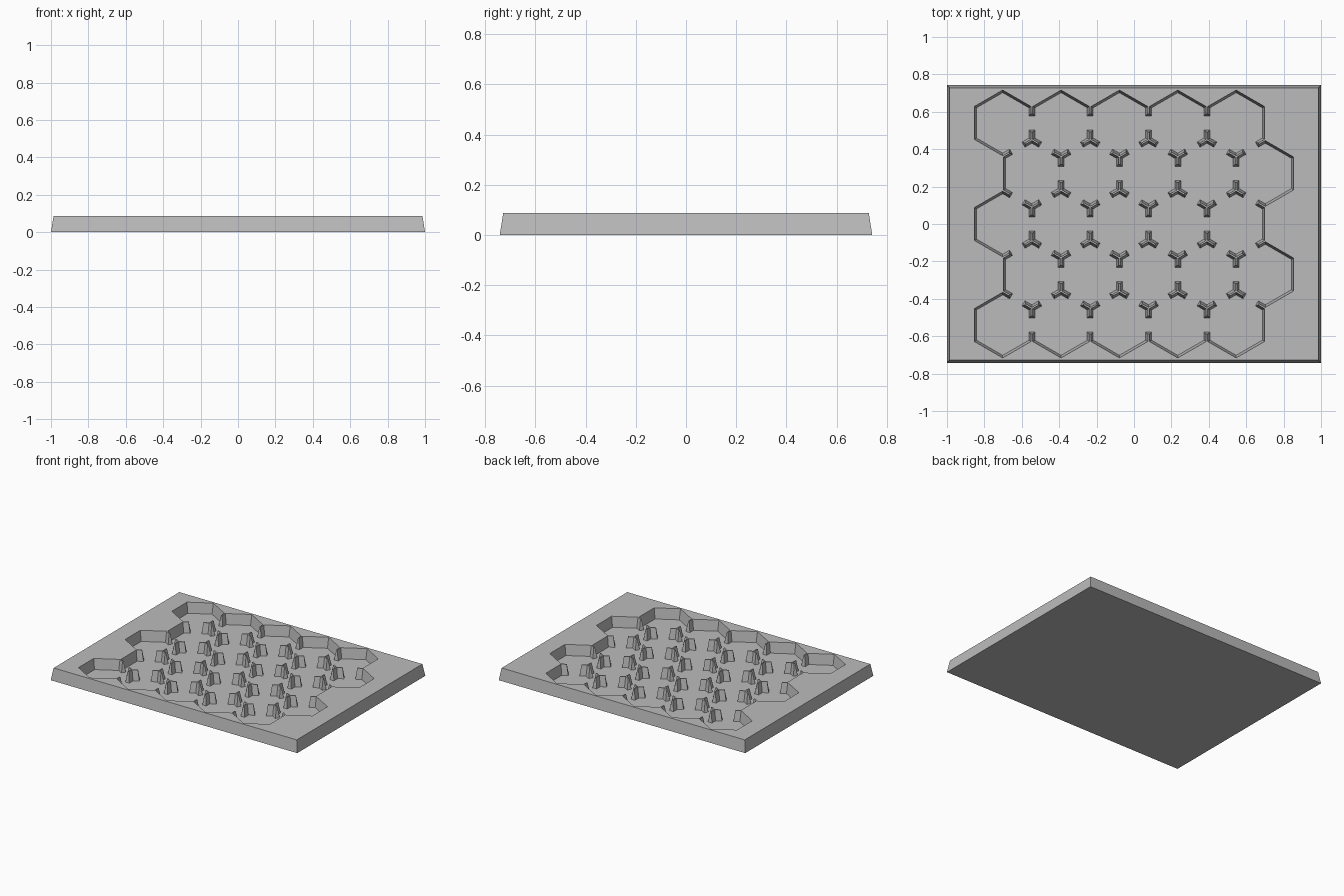
import bpy
import bmesh
import math
from mathutils import Matrix, Vector

if "Cube" in bpy.data.objects:
    bpy.data.objects.remove(bpy.data.objects["Cube"], do_unlink=True)

HEIGHT, FLOOR = 0.088, 0.012
PITCH = 0.312                      # spacing of cells along a row
RADIUS = PITCH / math.sqrt(3)      # corner radius of a full cell
ROW = RADIUS * 1.5                 # spacing between rows
RIDGE_TOP, RIDGE_FOOT = 0.004, 0.016   # half thickness of the dividers
SLOT_TOP, SLOT_FOOT = 0.049, 0.038     # half width of the gaps in dividers

grey = bpy.data.materials.new("grey plastic")
grey.use_nodes = True
colour = (0.5, 0.5, 0.5, 1)
grey.diffuse_color = colour
grey.node_tree.nodes["Principled BSDF"].inputs["Base Color"].default_value = colour


def frustum(bm, low, high, z0, z1, place=Matrix()):
    """Closed solid between two matching outlines."""
    a = [bm.verts.new(place @ Vector((x, y, z0))) for x, y in low]
    b = [bm.verts.new(place @ Vector((x, y, z1))) for x, y in high]
    bm.faces.new(a[::-1])
    bm.faces.new(b)
    for i in range(len(a)):
        j = (i + 1) % len(a)
        bm.faces.new((a[i], a[j], b[j], b[i]))


def rect(hx, hy):
    return [(-hx, -hy), (hx, -hy), (hx, hy), (-hx, hy)]


def hexagon(inradius):
    r = inradius * 2 / math.sqrt(3)
    return [(r * math.cos(math.radians(30 + 60 * k)),
             r * math.sin(math.radians(30 + 60 * k))) for k in range(6)]


def finish(bm, name):
    mesh = bpy.data.meshes.new(name)
    bm.to_mesh(mesh)
    bm.free()
    mesh.materials.append(grey)
    obj = bpy.data.objects.new(name, mesh)
    bpy.context.collection.objects.link(obj)
    return obj


# Tray block with drafted sides
bm = bmesh.new()
frustum(bm, rect(1, 0.742), rect(0.986, 0.728), 0, HEIGHT)
tray = finish(bm, "tray")

# Cutters run past the top, with the draft extended to match
TOP = HEIGHT + 0.02
grow = (TOP - FLOOR) / (HEIGHT - FLOOR)
ridge = RIDGE_FOOT + (RIDGE_TOP - RIDGE_FOOT) * grow
slot = SLOT_FOOT + (SLOT_TOP - SLOT_FOOT) * grow

# Staggered hexagonal cells
centres = [Vector(((col - 2) * PITCH + (PITCH / 4 if row % 2 else -PITCH / 4),
                   (2 - row) * ROW, 0)) for row in range(5) for col in range(5)]
bm = bmesh.new()
for c in centres:
    frustum(bm, hexagon(PITCH / 2 - RIDGE_FOOT), hexagon(PITCH / 2 - ridge),
            FLOOR, TOP, Matrix.Translation(c))
cells = finish(bm, "cell_cutter")

# Gaps through each shared divider, leaving three-armed posts at the corners
bm = bmesh.new()
for i, a in enumerate(centres):
    for b in centres[i + 1:]:
        d = b - a
        if d.length < PITCH * 1.1:
            place = Matrix.Translation((a + b) / 2) @ Matrix.Rotation(math.atan2(d.y, d.x), 4, "Z")
            frustum(bm, rect(0.03, SLOT_FOOT), rect(0.03, slot), FLOOR, TOP, place)
slots = finish(bm, "gap_cutter")

for cutter in (cells, slots):
    cutter.hide_render = True
    cutter.hide_set(True)
    mod = tray.modifiers.new(cutter.name, "BOOLEAN")
    mod.operation = "DIFFERENCE"
    mod.solver = "EXACT"
    mod.object = cutter

# Apply the cuts and drop the cutters
bpy.context.view_layer.update()
result = bpy.data.meshes.new_from_object(
    tray.evaluated_get(bpy.context.evaluated_depsgraph_get()))
tray.modifiers.clear()
tray.data = result
result.name = "tray"
for cutter in (cells, slots):
    bpy.data.objects.remove(cutter, do_unlink=True)
